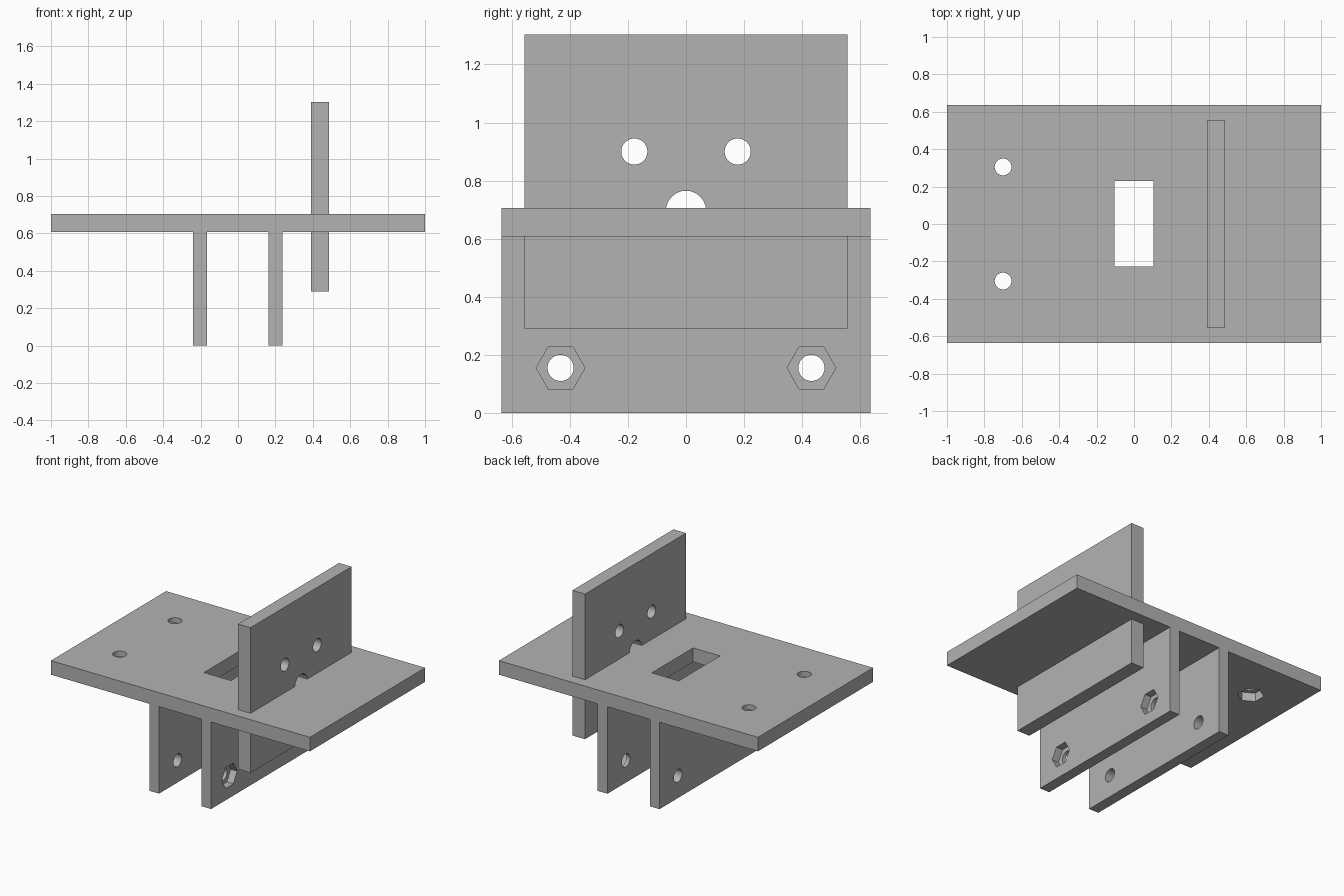
import bpy
import math
from mathutils import Matrix

default = bpy.data.objects.get("Cube")
if default:
    bpy.data.objects.remove(default, do_unlink=True)

grey = bpy.data.materials.new("mid grey")
grey.use_nodes = True
colour = (0.45, 0.45, 0.45, 1)
grey.diffuse_color = colour
grey.node_tree.nodes["Principled BSDF"].inputs["Base Color"].default_value = colour


def box(name, x, y, z):
    """Box from its (low, high) range on each axis."""
    bpy.ops.mesh.primitive_cube_add(size=1)
    obj = bpy.context.object
    obj.name = name
    size = [b - a for a, b in (x, y, z)]
    mid = [(a + b) / 2 for a, b in (x, y, z)]
    obj.data.transform(Matrix.Translation(mid) @ Matrix.Diagonal((*size, 1)))
    obj.data.materials.append(grey)
    return obj


def rod(name, centre, radius, depth, sides, along_x):
    """Round or six-sided cutter along x or z, with corners towards y."""
    bpy.ops.mesh.primitive_cylinder_add(vertices=sides, radius=radius, depth=depth)
    obj = bpy.context.object
    obj.name = name
    turn = Matrix.Rotation(math.pi / 2, 4, 'Y') if along_x else Matrix.Identity(4)
    obj.data.transform(Matrix.Translation(centre) @ turn)
    obj.data.materials.append(grey)
    return obj


def cut(target, cutter):
    """Subtract the cutter from the target and discard it."""
    cutter.hide_render = True
    mod = target.modifiers.new("cut", 'BOOLEAN')
    mod.operation = 'DIFFERENCE'
    mod.solver = 'EXACT'
    mod.object = cutter
    bpy.context.view_layer.objects.active = target
    bpy.ops.object.modifier_apply(modifier=mod.name)
    bpy.data.objects.remove(cutter, do_unlink=True)


WIDE = (-0.635, 0.635)
HOLE, NUT = 0.045, 0.084
LOW, HIGH = 0.607, 0.705

# Horizontal plate with slot, bolt holes and nut pockets underneath
base = box("base_plate", (-1, 1), WIDE, (LOW, HIGH))
cut(base, box("slot_cutter", (-0.105, 0.103), (-0.226, 0.23), (0.5, 0.8)))
for side in (-1, 1):
    cut(base, rod("bolt_cutter", (-0.7, side * 0.305, LOW), HOLE, 0.4, 40, False))
    cut(base, rod("nut_cutter", (-0.7, side * 0.305, LOW), NUT, 0.12, 6, False))

# Two hanging fins; the left one has nut pockets on its outer face
for name, x0, x1 in (("right_fin", -0.24, -0.165), ("left_fin", 0.162, 0.237)):
    fin = box(name, (x0, x1), WIDE, (0, LOW))
    for side in (-1, 1):
        cut(fin, rod("bolt_cutter", (x1, side * 0.432, 0.155), HOLE, 0.4, 40, True))
        if name == "left_fin":
            cut(fin, rod("nut_cutter", (x1, side * 0.432, 0.155), NUT, 0.1, 6, True))

# Upright plate passing through the base, with two bolt holes and an arch
upright = box("upright_plate", (0.39, 0.487), (-0.557, 0.557), (0.29, 1.303))
for side in (-1, 1):
    cut(upright, rod("bolt_cutter", (0.44, side * 0.178, 0.9), HOLE, 0.4, 40, True))
cut(upright, rod("arch_cutter", (0.44, 0, 0.696), 0.069, 0.4, 48, True))

# Smooth the hole walls while keeping every edge sharp
for obj in bpy.data.objects:
    obj.select_set(obj.name.endswith(("_plate", "_fin")))
bpy.context.view_layer.objects.active = base
bpy.ops.object.shade_smooth_by_angle(angle=math.radians(30))
